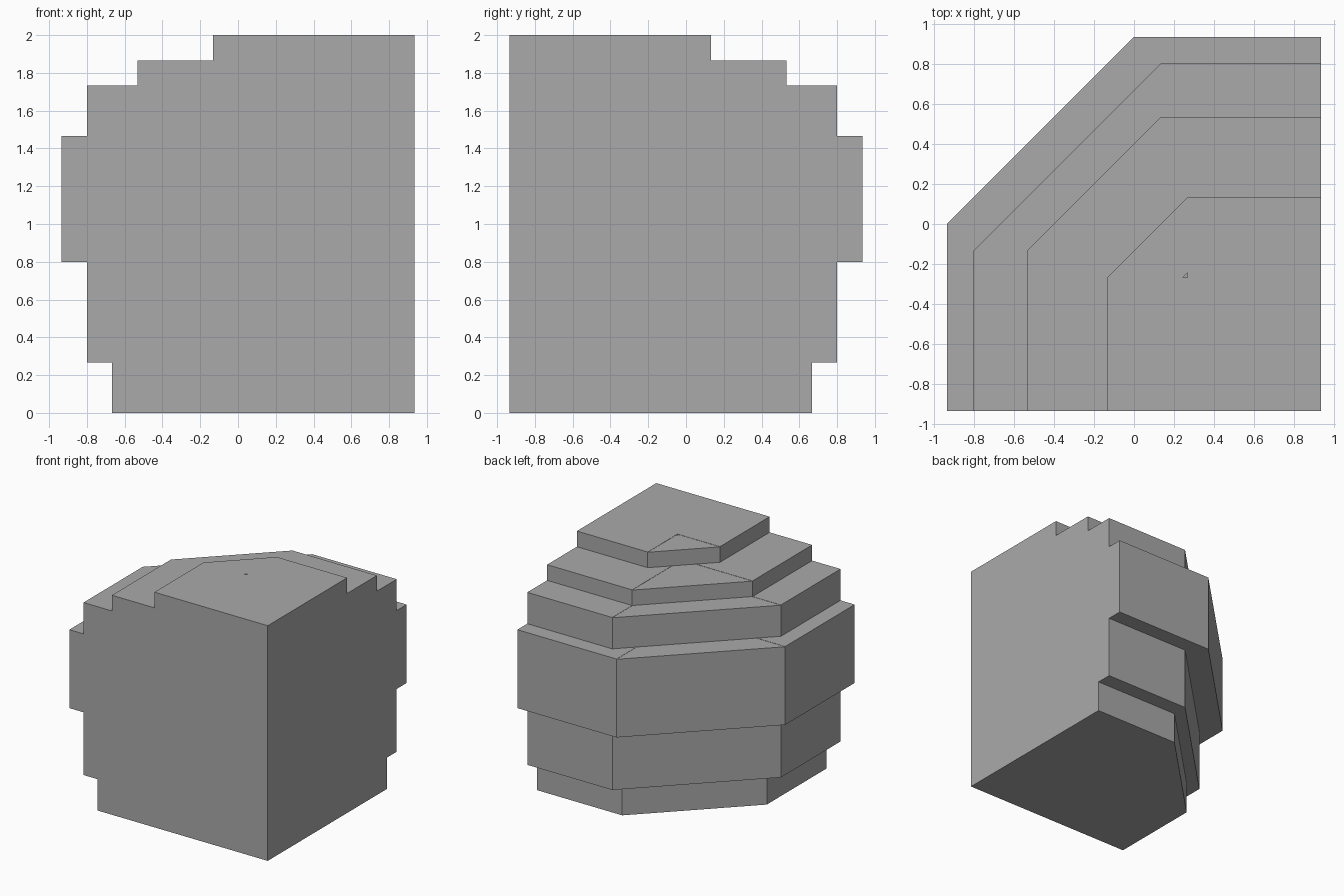
import bpy
import bmesh

cube = bpy.data.objects.get("Cube")
if cube:
    bpy.data.objects.remove(cube, do_unlink=True)

UNIT = 2 / 15      # grid module
EDGE = 7           # flat front and left walls, in modules
SEAM = 0.002       # tiny drop of the corner fillers

grey = bpy.data.materials.new("stone_grey")
grey.use_nodes = True
grey.diffuse_color = (0.4, 0.4, 0.4, 1)
bsdf = grey.node_tree.nodes["Principled BSDF"]
bsdf.inputs["Base Color"].default_value = grey.diffuse_color
bsdf.inputs["Roughness"].default_value = 0.9


def prism(name, outline, bottom, top):
    """Extrude a flat outline, given in modules, between two heights."""
    bm = bmesh.new()
    base = bm.faces.new([bm.verts.new((x * UNIT, y * UNIT, bottom)) for x, y in outline])
    moved = bmesh.ops.extrude_face_region(bm, geom=[base])["geom"]
    verts = [v for v in moved if isinstance(v, bmesh.types.BMVert)]
    bmesh.ops.translate(bm, verts=verts, vec=(0, 0, top - bottom))
    bmesh.ops.recalc_face_normals(bm, faces=bm.faces)
    mesh = bpy.data.meshes.new(name)
    bm.to_mesh(mesh)
    bm.free()
    mesh.materials.append(grey)
    obj = bpy.data.objects.new(name, mesh)
    bpy.context.collection.objects.link(obj)
    return obj


# name, bottom, top, reach of the stepped sides, start of the cut corner, gap
tiers = [
    ("foot_tier", 0, 2, 5, 1, 0),
    ("lower_tier", 2, 6, 6, 1, 0),
    ("middle_tier", 6, 11, 7, 0, 0),
    ("upper_tier", 11, 13, 6, 1, 0),
    ("shoulder_tier", 13, 14, 4, 1, 0),
    ("crown_tier", 14, 15, 1, 2, 0.17),
]

for name, low, high, reach, cut, gap in tiers:
    bottom, top = low * UNIT, high * UNIT
    # L-shaped block against the flat walls
    block = [(-reach, -EDGE), (EDGE, -EDGE), (EDGE, reach),
             (cut, reach), (cut, -cut), (-reach, -cut)]
    prism(name, block, bottom, top)
    # Diagonal filler closing the back corner
    inner = [(cut - gap, -cut), (cut, gap - cut)] if gap else [(cut, -cut)]
    filler = [(-reach, -cut)] + inner + [(cut, reach)]
    prism(name + "_corner", filler, bottom, top - SEAM)
